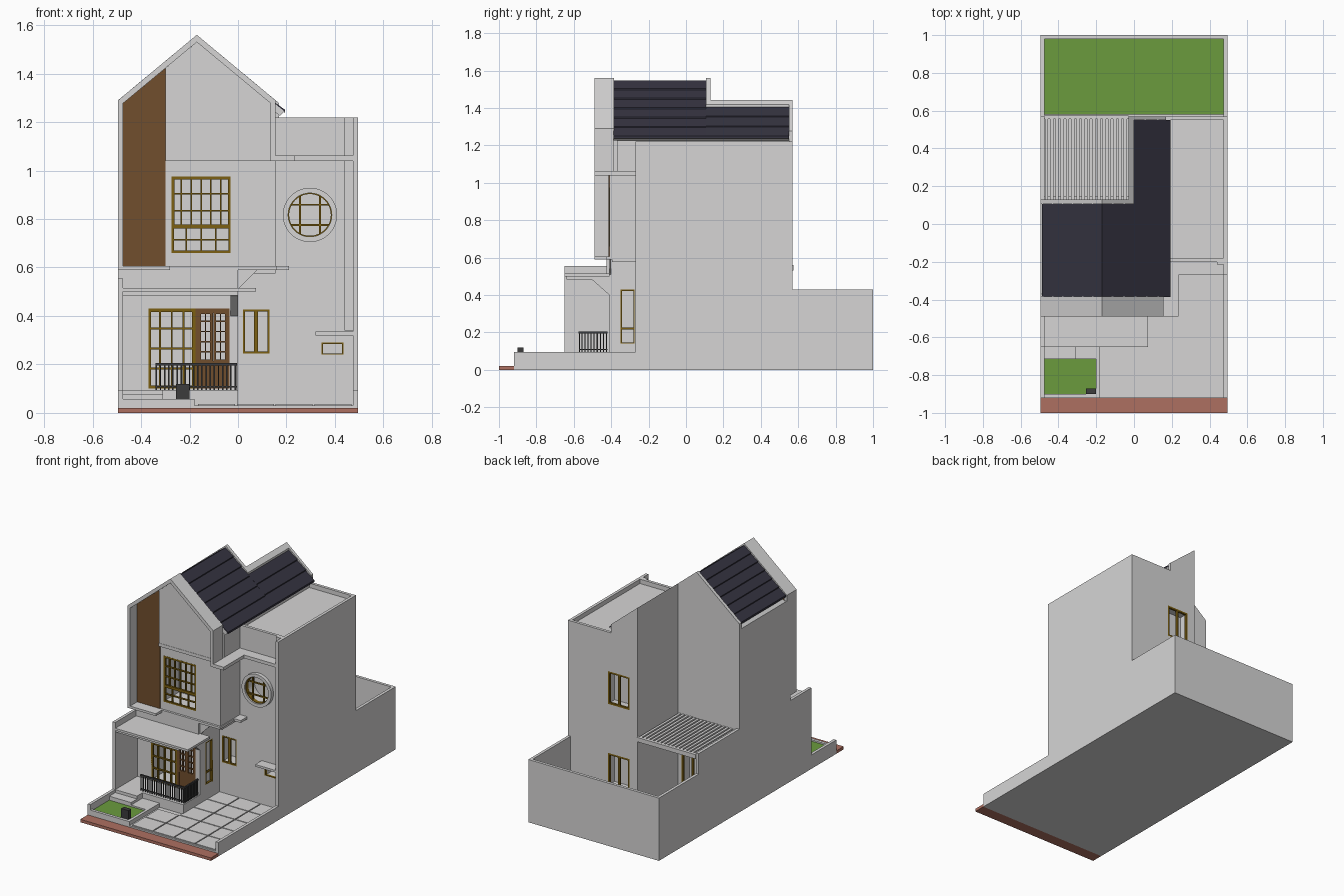
import bpy, bmesh, math
from mathutils import Vector, Matrix

if "Cube" in bpy.data.objects:
    bpy.data.objects.remove(bpy.data.objects["Cube"])

def mat(name, r, g, b):
    m = bpy.data.materials.new(name)
    m.diffuse_color = (r, g, b, 1)
    m.use_nodes = True
    m.node_tree.nodes["Principled BSDF"].inputs["Base Color"].default_value = m.diffuse_color
    return m

GREY = mat("wall_grey", .67, .665, .665)
GREEN = mat("grass_green", .145, .33, .047)
BROWN = mat("wood_brown", .165, .077, .027)
GOLD = mat("frame_gold", .20, .115, .006)
ROOF = mat("roof_slate", .036, .034, .052)
RED = mat("brick_red", .42, .16, .12)
DARK = mat("metal_charcoal", .045, .045, .046)

def finish(name, bm, m):
    bmesh.ops.recalc_face_normals(bm, faces=bm.faces)
    me = bpy.data.meshes.new(name)
    bm.to_mesh(me)
    bm.free()
    ob = bpy.data.objects.new(name, me)
    bpy.context.collection.objects.link(ob)
    if m:
        me.materials.append(m)
    return ob

def add_box(bm, x0, x1, y0, y1, z0, z1):
    M = Matrix.Translation(((x0+x1)/2, (y0+y1)/2, (z0+z1)/2)) @ Matrix.Diagonal((x1-x0, y1-y0, z1-z0, 1))
    bmesh.ops.create_cube(bm, size=1, matrix=M)

def boxes(name, m, *bs):
    bm = bmesh.new()
    for b in bs:
        add_box(bm, *b)
    return finish(name, bm, m)

def prism(name, m, pts, a, b, axis='y'):
    """Extrude a 2D profile along y (points are x,z) or along x (points are y,z)."""
    bm = bmesh.new()
    place = (lambda p, t: (p[0], t, p[1])) if axis == 'y' else (lambda p, t: (t, p[0], p[1]))
    lo = [bm.verts.new(place(p, a)) for p in pts]
    hi = [bm.verts.new(place(p, b)) for p in pts]
    bm.faces.new(lo)
    bm.faces.new(hi)
    for i in range(len(pts)):
        j = (i+1) % len(pts)
        bm.faces.new((lo[i], lo[j], hi[j], hi[i]))
    return finish(name, bm, m)

def window(name, u0, u1, z0, z1, at, cols=2, rows=1, w=.01, thin=.006, axis='x', m=GOLD):
    """Framed lattice centred on the plane at `at`, running along x or y."""
    rects = [(u0, u0+w, z0, z1), (u1-w, u1, z0, z1), (u0, u1, z0, z0+w), (u0, u1, z1-w, z1)]
    for i in range(1, cols):
        u = u0 + (u1-u0)*i/cols
        rects.append((u-thin/2, u+thin/2, z0, z1))
    for i in range(1, rows):
        z = z0 + (z1-z0)*i/rows
        rects.append((u0, u1, z-thin/2, z+thin/2))
    d = .007
    if axis == 'x':
        return boxes(name, m, *[(a, b, at-d, at+d, c, e) for a, b, c, e in rects])
    return boxes(name, m, *[(at-d, at+d, a, b, c, e) for a, b, c, e in rects])

def L(x):  # gable outline height
    return 1.56 - .83*abs(x+.17)

# --- ground, yard and site walls ---
boxes("base_slab", GREY, (-.495, .495, -.92, 1, 0, .03))
boxes("street_strip", RED, (-.495, .495, -1, -.92, 0, .02))
boxes("back_lawn", GREEN, (-.475, .475, .58, .98, .03, .04))
boxes("yard_walls", GREY, (-.495, -.475, .57, 1, 0, .43), (.475, .495, .57, 1, 0, .43),
      (-.475, .475, .98, 1, 0, .43), (-.495, -.475, .13, .57, 0, .57))
boxes("front_low_walls", GREY, (.475, .495, -.92, -.27, 0, .095), (-.495, -.475, -.92, -.65, 0, .095))
boxes("front_lawn", GREEN, (-.475, -.2, -.9, -.715, .03, .048))
boxes("planter_border", GREY, (-.2, -.18, -.92, -.7, 0, .058), (-.475, -.18, -.92, -.9, 0, .058))
boxes("entry_steps", GREY, (-.475, -.31, -.715, -.65, 0, .075), (-.31, -.18, -.715, -.59, 0, .058))
boxes("porch_floor", GREY, (-.475, 0, -.59, -.41, 0, .095), (-.475, -.31, -.65, -.59, 0, .095))
boxes("mailbox", DARK, (-.255, -.2, -.9, -.87, .045, .12))

# driveway paving
tiles = []
for c in range(4):
    for r in range(5):
        x, y = -.165 + c*.16, -.91 + r*.145
        if c == 0 and r > 1:
            continue
        tiles.append((x, x+.153, y, min(y+.138, -.2), .03, .036))
boxes("driveway_tiles", GREY, *tiles)

# --- main volumes ---
ground = boxes("ground_front_block", GREY, (-.495, 0, -.41, -.2, 0, .6))
rear = boxes("main_block", GREY, (-.495, .495, -.2, .13, 0, 1.19))
wing = boxes("rear_wing", GREY, (-.03, .495, .13, .57, 0, 1.19))
e = .04
upper = prism("gable_block", GREY, [(-.495, .6), (.155, .6), (.155, L(.155)-e), (-.17, 1.56-e), (-.495, L(-.495)-e)], -.37, .12)
bay = boxes("upper_bay", GREY, (-.28, .155, -.41, -.37, .6, 1.04))
prism("wing_roof_block", GREY, [(-.03, 1.15), (.155, 1.15), (.155, L(.155)-e), (0, L(0)-e), (0, L(0)), (-.03, L(-.03))], .12, .55)
prism("wing_end_parapet", GREY, [(-.03, 1.15), (.17, 1.15), (.17, L(.17)), (-.03, L(-.03))], .55, .57)
prism("rear_gable_parapet", GREY, [(-.495, 1.1), (0, 1.1), (0, L(0)), (-.17, 1.56), (-.495, L(-.495))], .107, .13)
boxes("roof_parapets", GREY, (.475, .495, -.27, .57, 0, 1.22), (.155, .475, -.2, -.18, 1.15, 1.22),
      (.17, .475, .55, .57, 1.15, 1.22), (.44, .475, -.215, -.18, .34, 1.22))
prism("roof_eave", GREY, [(.1, L(.1)-.016), (.192, L(.192)-.016), (.172, L(.172)-.05), (.1, L(.1)-.05)], -.387, .55)

# --- front gable ---
prism("gable_frame", GREY, [(-.495, .6), (-.495, 1.29), (-.17, 1.56), (.155, 1.29), (.155, 1.06),
      (.135, 1.06), (.135, 1.277), (-.17, 1.53), (-.475, 1.277), (-.475, .6)], -.49, -.385)
boxes("left_upper_wall", GREY, (-.495, -.475, -.39, -.36, .55, 1.25))
prism("gable_panel", GREY, [(-.3, 1.05), (.135, 1.05), (.135, 1.277), (-.17, 1.53), (-.3, 1.422)], -.428, -.37)
prism("wood_panel", BROWN, [(-.475, .6), (-.3, .6), (-.3, 1.422), (-.475, 1.277)], -.414, -.405)
boxes("panel_side", GREY, (-.3, -.28, -.41, -.37, .6, 1.06))
boxes("upper_ledge", GREY, (-.3, .135, -.43, -.2, 1.04, 1.062), (.135, .235, -.49, -.2, 1.04, 1.062),
      (.235, .475, -.27, -.2, 1.04, 1.062))
boxes("lower_ledge", GREY, (-.495, -.28, -.49, -.37, .59, .606), (-.28, .16, -.425, -.2, .59, .606),
      (.16, .21, -.27, -.2, .59, .606))
boxes("bay_underside", GREY, (-.02, .155, -.395, -.2, .575, .6))
prism("ledge_bracket", GREY, [(0, .51), (.08, .59), (0, .59)], -.41, -.4)

# --- porch ---
boxes("porch_side_wall", GREY, (-.495, -.475, -.65, -.41, 0, .555))
boxes("porch_canopy", GREY, (-.475, .075, -.65, -.41, .5, .515), (-.475, 0, -.64, -.41, .484, .5),
      (-.495, 0, -.425, -.4, .515, .59))
prism("canopy_bracket", GREY, [(-.41, .4), (-.5, .48), (-.58, .49), (-.58, .5), (-.41, .5)], -.03, 0, 'x')
boxes("small_awning", GREY, (.32, .475, -.27, -.2, .32, .335))
rail = [(-.34, -.005, -.574, -.564, .195, .206), (-.34, -.005, -.572, -.566, .105, .111),
        (-.015, -.005, -.57, -.42, .195, .206), (-.013, -.007, -.57, -.42, .105, .111)]
for i in range(20):
    x = -.34 + i*.0171
    rail.append((x, x+.006, -.572, -.566, .095, .2))
for i in range(9):
    y = -.56 + i*.0165
    rail.append((-.013, -.007, y, y+.006, .095, .2))
boxes("porch_railing", DARK, *rail)

# --- tiled roof: shallow overlapping courses ---
def courses(name, x0, x1, first, n, y0, y1):
    step = (x1-x0)/n
    pts = []
    for i in range(first, n):
        a, b = x0+i*step, x0+(i+1)*step
        pts += [(a, L(a)-.014), (b, L(b)-.007)]
    pts += [(x1, L(x1)-.02), (x0+first*step, L(x0+first*step)-.03)]
    prism(name, ROOF, pts, y0, y1)

courses("roof_right_front", -.17, .194, 0, 6, -.387, .107)
courses("roof_right_rear", .0, .194, 0, 3, .107, .55)
courses("roof_left", -.17, -.488, 0, 6, -.387, .107)

# --- pergola ---
slats = [(-.475, -.03, .555, .575, .53, .56), (-.475, -.03, .13, .145, .53, .55)]
for i in range(16):
    x = -.472 + i*.0278
    slats.append((x, x+.017, .13, .56, .54, .56))
boxes("pergola", GREY, *slats)

# --- openings cut into the walls ---
bm = bmesh.new()
for b in [(-.37, -.035, -.45, -.25, .1, .43), (-.022, .02, -.35, -.275, .14, .43),
          (-.272, -.032, -.45, -.25, .665, .965), (.022, .128, -.25, -.1, .25, .42),
          (.348, .432, -.25, -.12, .243, .287), (.03, .19, .5, .6, .17, .39),
          (.03, .19, .5, .6, .73, .95), (-.3, -.06, .05, .16, .05, .42)]:
    add_box(bm, *b)
C = Vector((.297, -.2, .817))
spin = Matrix.Translation(C) @ Matrix.Rotation(math.pi/2, 4, 'X')
bmesh.ops.create_cone(bm, cap_ends=True, segments=48, radius1=.09, radius2=.09, depth=.16, matrix=spin)
cutter = finish("opening_cutter", bm, GREY)
cutter.hide_render = True
cutter.hide_viewport = True
for ob in (ground, rear, wing, upper, bay):
    mod = ob.modifiers.new("openings", 'BOOLEAN')
    mod.operation = 'DIFFERENCE'
    mod.solver = 'EXACT'
    mod.object = cutter

# --- windows and doors ---
window("porch_window", -.372, -.175, .1, .43, -.403, 4, 4, .014, .008)
window("door_frame", -.178, -.03, .1, .43, -.403, 1, 1, .018, m=BROWN)
boxes("door_lower_panel", BROWN, (-.165, -.04, -.407, -.398, .1, .215))
for i in range(2):
    x = -.164 + i*.062
    window("door_leaf_%d" % i, x, x+.06, .21, .42, -.403, 2, 5, .011, .005, m=BROWN)
window("porch_side_window", -.352, -.272, .135, .432, -.007, 1, 1, .01, axis='y')
boxes("side_window_bar", GOLD, (-.01, 0, -.35, -.275, .215, .225))
window("bay_window_lower", -.275, -.03, .66, .77, -.404, 4, 2)
window("bay_window_upper", -.275, -.03, .765, .975, -.404, 6, 3, .012)
window("hall_window", .02, .13, .245, .427, -.195, 2, 1, .009, .016)
window("small_window", .344, .436, .24, .291, -.195, 1, 1, .006)
window("rear_window_low", .028, .192, .168, .392, .563, 2, 1, .012, .016)
window("rear_window_high", .028, .192, .728, .952, .563, 2, 1, .012, .016)
window("courtyard_door", -.302, -.058, .05, .422, .125, 3, 1, .012, .014)

# round window: outer surround, inner frame, lattice
def ring(name, m, r0, r1, y0, y1, n=48):
    bm = bmesh.new()
    prof = [(r0, y0), (r1, y0), (r1, y1), (r0, y1)]
    loops = [[bm.verts.new((C.x+r*math.cos(k*math.tau/n), y, C.z+r*math.sin(k*math.tau/n)))
              for r, y in prof] for k in range(n)]
    for k in range(n):
        A, B = loops[k], loops[(k+1) % n]
        for i in range(4):
            j = (i+1) % 4
            bm.faces.new((A[i], A[j], B[j], B[i]))
    return finish(name, bm, m)

ring("round_surround", GREY, .09, .112, -.225, -.19)
ring("round_frame", GOLD, .086, .093, -.215, -.19)
h = .078
boxes("round_lattice", GOLD, *[(C.x+s-.004, C.x+s+.004, -.208, -.198, C.z-h, C.z+h) for s in (-.042, .042)],
      *[(C.x-h, C.x+h, -.208, -.198, C.z+s-.004, C.z+s+.004) for s in (-.042, .042)])
